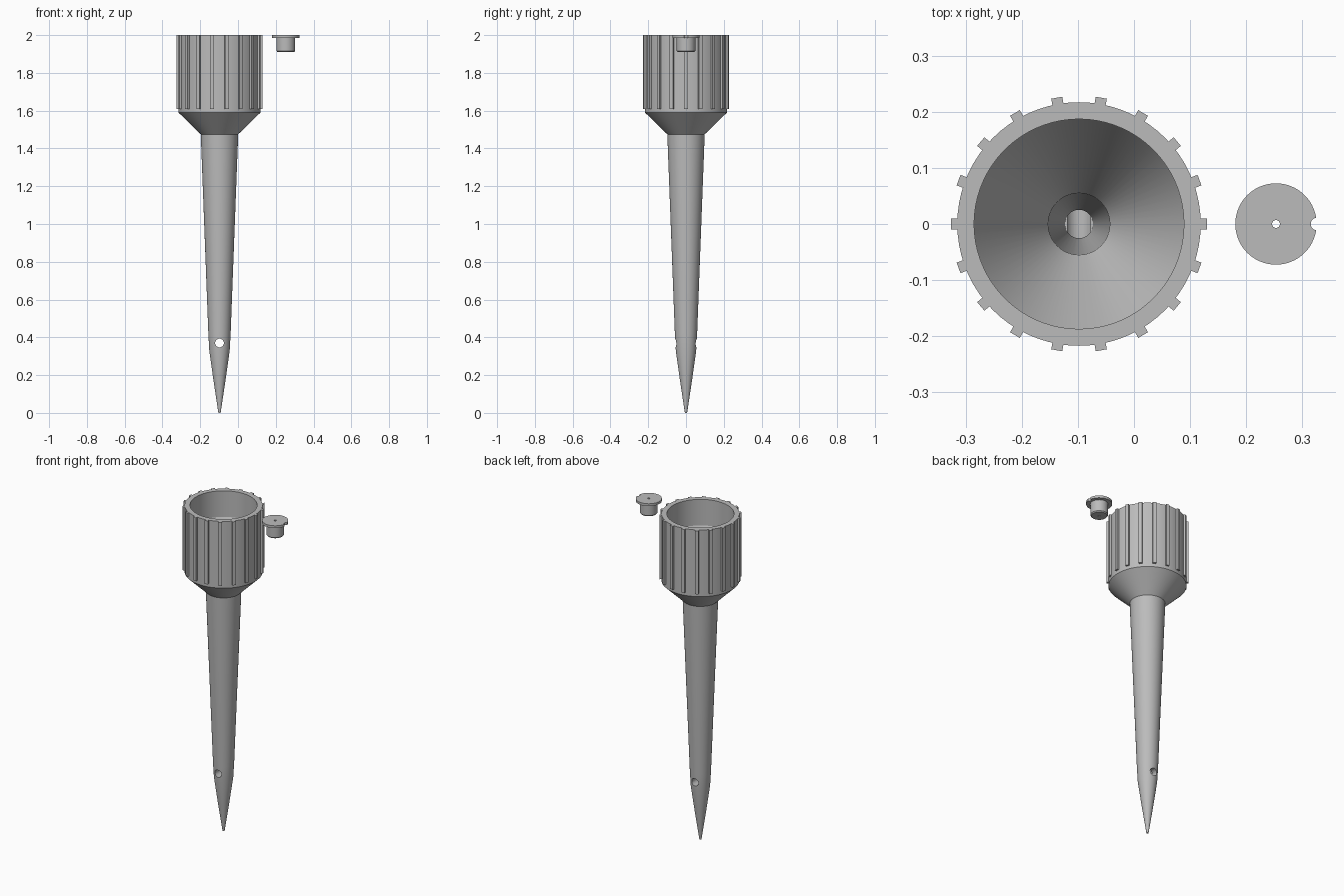
import bpy, bmesh, math
from mathutils import Matrix, Vector

cube = bpy.data.objects.get("Cube")
if cube:
    bpy.data.objects.remove(cube, do_unlink=True)

AXIS_X = -0.098   # centre line of the spike
PLUG_X = 0.253    # centre line of the loose plug

grey = bpy.data.materials.new("plain grey plastic")
grey.use_nodes = True
colour = (0.5, 0.5, 0.5, 1)
grey.diffuse_color = colour
grey.node_tree.nodes["Principled BSDF"].inputs["Base Color"].default_value = colour


def finish(name, bm):
    bmesh.ops.recalc_face_normals(bm, faces=bm.faces)
    mesh = bpy.data.meshes.new(name)
    bm.to_mesh(mesh)
    bm.free()
    mesh.materials.append(grey)
    obj = bpy.data.objects.new(name, mesh)
    bpy.context.collection.objects.link(obj)
    return obj


def lathe(name, profile, x, steps=72):
    """Spin a closed (radius, height) outline around a vertical axis."""
    bm = bmesh.new()
    verts = [bm.verts.new((r, 0, z)) for r, z in profile]
    edges = [bm.edges.new((a, b)) for a, b in zip(verts, verts[1:])]
    if profile[0][0] > 0:
        edges.append(bm.edges.new((verts[-1], verts[0])))
    bmesh.ops.spin(bm, geom=verts + edges, cent=(0, 0, 0), axis=(0, 0, 1),
                   angle=math.tau, steps=steps)
    bmesh.ops.remove_doubles(bm, verts=bm.verts, dist=0.0001)
    bmesh.ops.translate(bm, verts=bm.verts, vec=(x, 0, 0))
    return finish(name, bm)


def drill(obj, radius, depth, centre, rotation=Matrix()):
    """Cut a round hole through an object."""
    bm = bmesh.new()
    bmesh.ops.create_cone(bm, cap_ends=True, segments=32, radius1=radius,
                          radius2=radius, depth=depth,
                          matrix=Matrix.Translation(Vector(centre)) @ rotation)
    cutter = finish("hole_cutter", bm)
    cutter.hide_render = True
    mod = obj.modifiers.new("hole", "BOOLEAN")
    mod.operation, mod.solver, mod.object = "DIFFERENCE", "EXACT", cutter
    bpy.context.view_layer.objects.active = obj
    bpy.ops.object.modifier_apply(modifier=mod.name)
    bpy.data.objects.remove(cutter, do_unlink=True)


def smooth(obj):
    bpy.ops.object.select_all(action="DESELECT")
    obj.select_set(True)
    bpy.context.view_layer.objects.active = obj
    bpy.ops.object.shade_smooth_by_angle(angle=math.radians(25))


# Spike with threaded-bottle cup, inner funnel and tapered bore
spike = lathe("spike_and_cup", [
    (0, 0), (0.006, 0), (0.033, 0.18), (0.054, 0.33), (0.059, 0.42),
    (0.099, 1.475), (0.217, 1.59), (0.217, 2), (0.187, 2),
    (0.187, 1.84), (0.055, 1.6), (0.025, 0.38), (0, 0.38)], AXIS_X)
drill(spike, 0.023, 0.4, (AXIS_X, 0, 0.37), Matrix.Rotation(math.pi / 2, 4, "X"))
smooth(spike)

# Grip ribs around the cup
bm = bmesh.new()
RIBS = 18
for i in range(RIBS):
    turn = Matrix.Rotation(math.tau * i / RIBS, 4, "Z")
    place = (Matrix.Translation((AXIS_X, 0, 1.805)) @ turn
             @ Matrix.Translation((0.217, 0, 0)) @ Matrix.Diagonal((0.023, 0.02, 0.39, 1)))
    bmesh.ops.create_cube(bm, size=1, matrix=place)
finish("grip_ribs", bm)

# Loose plug with flange, centre drip hole and edge notch
plug = lathe("drip_plug", [
    (0, 1.91), (0.044, 1.91), (0.049, 1.916), (0.05, 1.985),
    (0.0725, 1.985), (0.0725, 2), (0, 2)], PLUG_X, 64)
drill(plug, 0.007, 0.3, (PLUG_X, 0, 1.95))
drill(plug, 0.011, 0.3, (PLUG_X + 0.073, 0, 1.95))
smooth(plug)
